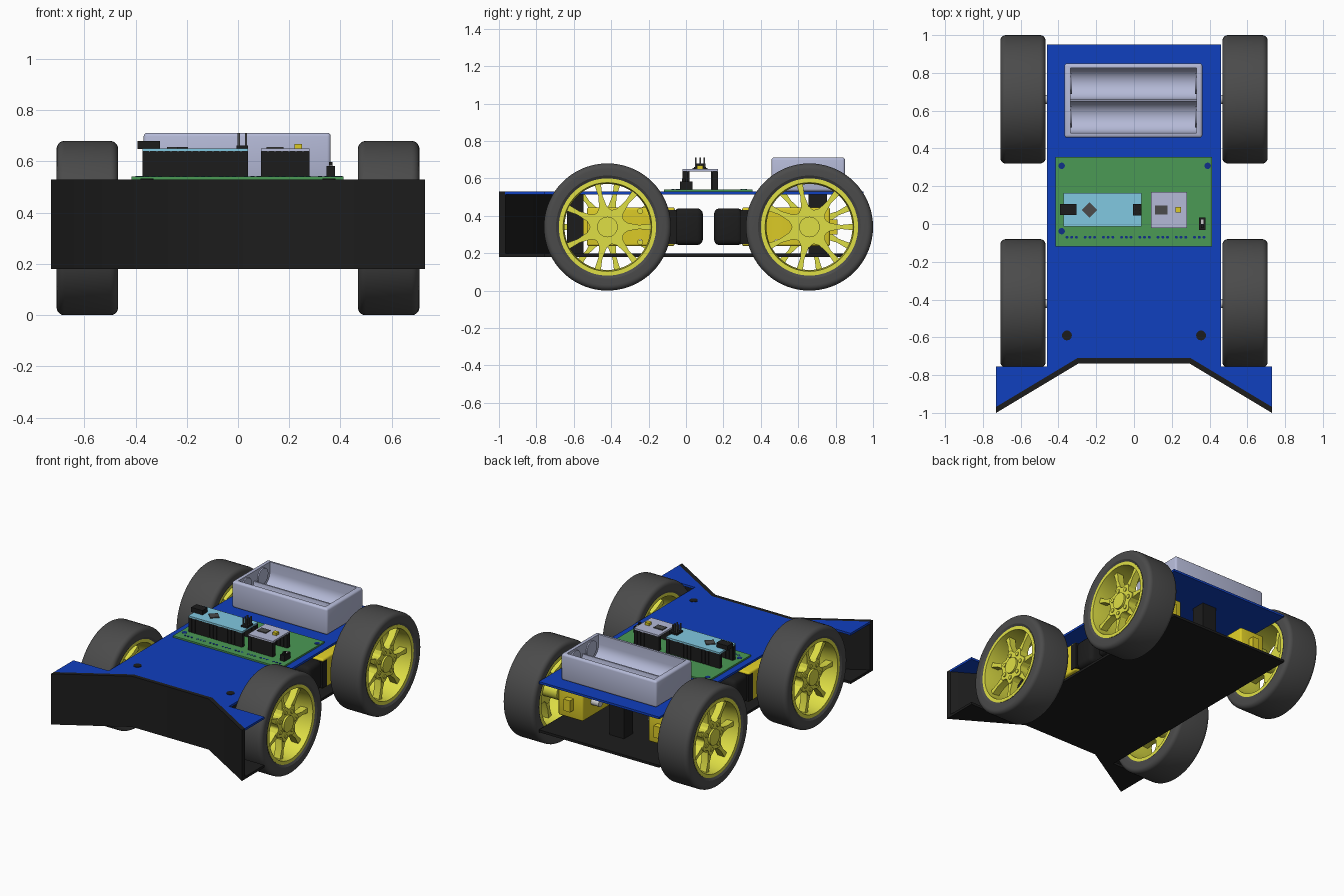
import bpy, bmesh, math
from math import sin, cos, pi, tau

if "Cube" in bpy.data.objects:
    bpy.data.objects.remove(bpy.data.objects["Cube"])

def mat(name, *c):
    m = bpy.data.materials.new(name)
    m.diffuse_color = (*c, 1)
    m.use_nodes = True
    m.node_tree.nodes["Principled BSDF"].inputs["Base Color"].default_value = m.diffuse_color
    return m

BLUE = mat("blue", .005, .05, .52)
BLACK = mat("black", .012, .012, .012)
TYRE = mat("rubber", .07, .07, .07)
RIM = mat("rim_yellow", .74, .74, .06)
GEAR = mat("gearbox_yellow", .72, .6, .02)
GREEN = mat("board_green", .07, .32, .09)
SKY = mat("board_blue", .22, .58, .75)
LILAC = mat("holder_grey", .46, .49, .68)
CHIP = mat("chip_grey", .07, .07, .07)
NAVY = mat("hole_blue", .005, .03, .25)
SILVER = mat("silver", .6, .6, .62)

def finish(name, bm, m, bevel=0, seg=3):
    bmesh.ops.recalc_face_normals(bm, faces=bm.faces)
    if bevel:
        bmesh.ops.bevel(bm, geom=bm.edges[:], offset=bevel, segments=seg, profile=.5, affect='EDGES')
    me = bpy.data.meshes.new(name)
    bm.to_mesh(me)
    bm.free()
    me.materials.append(m)
    o = bpy.data.objects.new(name, me)
    bpy.context.collection.objects.link(o)
    return o

def add_prism(bm, pts, a, b, axis='z'):
    """Extrude a 2D outline from a to b along z (x,y points) or x (y,z points)."""
    put = (lambda p, h: (p[0], p[1], h)) if axis == 'z' else (lambda p, h: (h, p[0], p[1]))
    lo, hi = ([bm.verts.new(put(p, h)) for p in pts] for h in (a, b))
    bm.faces.new(lo[::-1])
    bm.faces.new(hi)
    n = len(pts)
    for i in range(n):
        j = (i + 1) % n
        bm.faces.new((lo[i], lo[j], hi[j], hi[i]))

def prism(name, pts, a, b, m, axis='z', bevel=0):
    bm = bmesh.new()
    add_prism(bm, pts, a, b, axis)
    return finish(name, bm, m, bevel)

def rect(x0, x1, y0, y1):
    return [(x0, y0), (x1, y0), (x1, y1), (x0, y1)]

def circle(x, y, r, n=24):
    return [(x + r * cos(tau * i / n), y + r * sin(tau * i / n)) for i in range(n)]

def box(name, x0, x1, y0, y1, z0, z1, m, bevel=0):
    return prism(name, rect(x0, x1, y0, y1), z0, z1, m, bevel=bevel)

def add_lathe(bm, prof, n=64):
    """Spin a closed (x, radius) profile around the x axis."""
    rings = [[bm.verts.new((x, r * cos(tau * i / n), r * sin(tau * i / n))) for x, r in prof] for i in range(n)]
    k = len(prof)
    for i in range(n):
        p, q = rings[i], rings[(i + 1) % n]
        for j in range(k):
            bm.faces.new((p[j], p[(j + 1) % k], q[(j + 1) % k], q[j]))

def cut(o, cutter):
    mod = o.modifiers.new("cut", 'BOOLEAN')
    mod.object, mod.solver = cutter, 'EXACT'
    bpy.context.view_layer.objects.active = o
    bpy.ops.object.modifier_apply(modifier="cut")
    bpy.data.objects.remove(cutter)

# Chassis plates with flared front wings, and the bent front bumper
half = [(.30, -.71), (.73, -.968), (.73, -.755), (.46, -.755), (.46, .95)]
outline = half + [(-x, y) for x, y in reversed(half)]
prism("top_plate", outline, .515, .53, BLUE)
prism("bottom_plate", outline, .18, .197, BLACK)
front = [(-.73, -1), (-.293, -.738), (.293, -.738), (.73, -1)]
back = [(.73, -.966), (.30, -.709), (-.30, -.709), (-.73, -.966)]
prism("front_bumper", front + back, .18, .53, BLACK)

# Spacer posts between the plates, with screw heads at the front
for s in (-1, 1):
    box("front_post", s * .355 - .045, s * .355 + .045, -.637, -.547, .195, .516, BLACK)
    prism("post_screw", circle(s * .355, -.59, .026), .51, .533, BLACK)
box("rear_post", -.055, .055, .655, .755, .195, .516, BLACK)

# Wheel meshes, built around the x axis, outside facing +x
bm = bmesh.new()
arc = [i * pi / 10 for i in range(6)]
prof = [(.09 + .03 * sin(t), .31 + .03 * cos(t)) for t in arc]
prof += [(.12, .275), (.108, .257)]
add_lathe(bm, prof + [(-x, r) for x, r in reversed(prof)], 72)
tyre = finish("tyre", bm, TYRE)

SPOKES = 7
bm = bmesh.new()
add_lathe(bm, [(-.11, .26), (.112, .26), (.112, .237), (.03, .23), (-.11, .237)], 72)
star = [(.108 + .014 * cos(SPOKES * t)) for t in (tau * i / 84 for i in range(84))]
add_prism(bm, [(r * cos(tau * i / 84), r * sin(tau * i / 84)) for i, r in enumerate(star)], .02, .082, 'x')
add_prism(bm, circle(0, 0, .055, 32), -.10, .095, 'x')
for k in range(SPOKES):
    a = tau * k / SPOKES
    spoke = [(.09, -.024), (.17, -.011), (.245, -.018), (.245, .018), (.17, .011), (.09, .024)]
    add_prism(bm, [(r * cos(a) - w * sin(a), r * sin(a) + w * cos(a)) for r, w in spoke], .025, .075, 'x')
    add_prism(bm, circle(.082 * cos(a), .082 * sin(a), .014, 12), .07, .088, 'x')
rim = finish("rim", bm, RIM)

def place(o, s, y):
    c = o.copy()
    bpy.context.collection.objects.link(c)
    c.location = (s * .588, y, .34)
    c.rotation_euler = (0, 0, 0 if s > 0 else pi)

for s in (-1, 1):
    for y, d in ((-.42, 1), (.66, -1)):
        place(tyre, s, y)
        place(rim, s, y)

        # Gear motor: yellow gearbox with mounting holes, tab, black motor can, axle
        def span(a, b):
            return sorted((y + d * a, y + d * b))
        xs = sorted((s * .25, s * .44))
        g = box("gearbox", *xs, *span(-.11, .36), .238, .445, GEAR, .012)
        for z in (.26, .425):
            cut(g, prism("hole_cutter", circle(y + d * .175, z, .013, 16), -.6, .6, GEAR, 'x'))
        box("gearbox_tab", *sorted((s * .32, s * .37)), *span(-.15, -.1), .30, .38, GEAR)
        prism("gearbox_boss", circle(y, .34, .045), *sorted((s * .43, s * .455)), GEAR, 'x')
        box("motor_can", *sorted((s * .255, s * .435)), *span(.355, .51), .243, .44, BLACK, .03)
        box("motor_strap", *sorted((s * .246, s * .444)), *span(.32, .37), .25, .43, BLACK)
        prism("axle", circle(y, .34, .024, 16), *sorted((s * .19, s * .53)), SILVER, 'x')
for o in (tyre, rim):
    bpy.data.objects.remove(o)

# Two-cell battery holder with rounded troughs
holder = box("battery_holder", -.368, .362, .457, .85, .53, .712, LILAC, .014)
trough = [(.48, .76)]
for cy in (.5665, .7435):
    trough += [(cy - .0835 * cos(pi * i / 16), .645 - .0835 * sin(pi * i / 16)) for i in range(17)]
trough += [(.83, .76)]
trough[0], trough[-1] = (trough[1][0], .76), (trough[-2][0], .76)
cut(holder, prism("trough_cutter", trough, -.335, .33, LILAC, 'x'))
for x in (-.336, .322):
    for cy in (.5665, .7435):
        prism("battery_contact", circle(cy, .645, .055), x, x + .009, LILAC, 'x')

# Main circuit board with drilled holes
box("circuit_board", -.415, .412, -.118, .355, .529, .541, GREEN)
for x, y in ((-.383, .308), (.39, .308), (-.383, -.038)):
    prism("mount_hole", circle(x, y, .017), .54, .5425, NAVY)
for group in range(8):
    for i in range(3):
        prism("pin_hole", circle(-.355 + group * .0965 + i * .025, -.07, .008, 10), .54, .5425, NAVY)

# Plug-in modules on ribbed pin headers
def module(name, x0, x1, y0, y1, pins, m):
    step = (x1 - x0) / pins
    for ya in (y0, y1 - .03):
        bm = bmesh.new()
        for i in range(pins):
            a = x0 + i * step
            add_prism(bm, rect(a + .002, a + step - .002, ya, ya + .03), .54, .64, 'z')
        add_prism(bm, rect(x0, x1, ya + .003, ya + .027), .54, .64, 'z')
        finish(name + "_header", bm, BLACK)
    box(name + "_board", x0, x1, y0, y1, .638, .65, m)

module("controller", -.372, .04, -.012, .163, 15, SKY)
module("radio", .09, .28, -.02, .17, 7, LILAC)
box("usb_socket", -.392, -.305, .048, .105, .648, .68, BLACK)
prism("controller_chip", circle(-.236, .075, .041, 4), .649, .656, CHIP)
box("pin_block", -.006, .04, .044, .107, .649, .662, BLACK)
for x in (.003, .031):
    for y in (.052, .075, .098):
        box("pin", x - .004, x + .004, y - .004, y + .004, .66, .712, CHIP)
box("radio_chip", .112, .178, .05, .098, .649, .656, CHIP)
box("radio_button", .22, .25, .06, .09, .649, .668, GEAR)

# Slide switch
box("switch_body", .345, .378, -.032, .035, .54, .582, BLACK)
box("switch_slot", .356, .367, -.022, .025, .58, .584, SILVER)
box("switch_lever", .355, .368, -.022, .0, .58, .598, BLACK)

bpy.ops.object.select_all(action='SELECT')
bpy.context.view_layer.objects.active = bpy.context.selected_objects[0]
bpy.ops.object.shade_smooth_by_angle(angle=math.radians(32))
